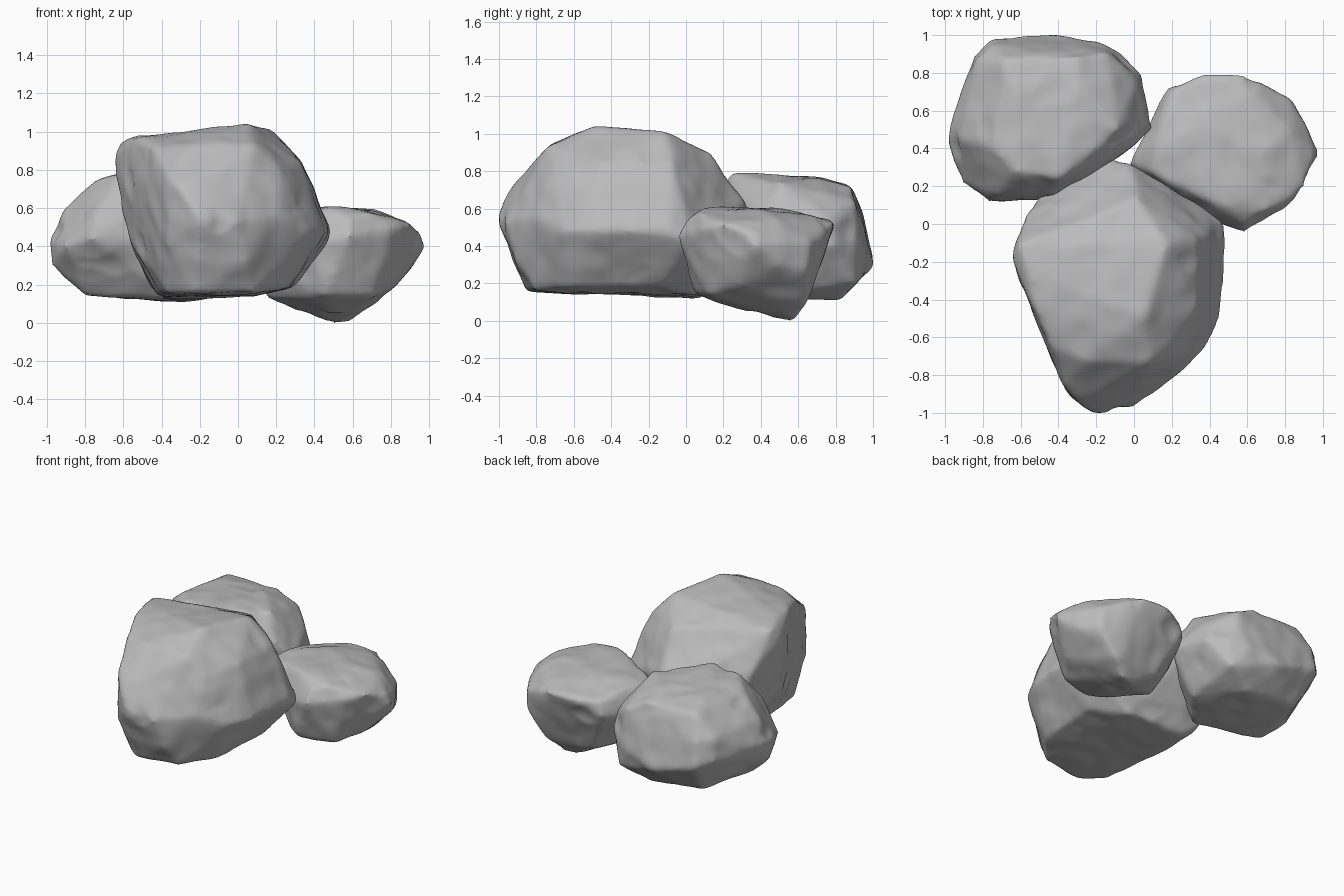
import bpy
import bmesh
from mathutils import Vector, noise

if "Cube" in bpy.data.objects:
    bpy.data.objects.remove(bpy.data.objects["Cube"], do_unlink=True)

stone = bpy.data.materials.new("stone grey")
stone.use_nodes = True
stone_colour = (0.5, 0.5, 0.5, 1.0)
stone.diffuse_color = stone_colour
shader = next(n for n in stone.node_tree.nodes if n.type == "BSDF_PRINCIPLED")
shader.inputs["Base Color"].default_value = stone_colour
shader.inputs["Roughness"].default_value = 0.8


def bounds(points):
    """Lowest and highest corner of a group of points."""
    low = Vector([min(p[axis] for p in points) for axis in range(3)])
    high = Vector([max(p[axis] for p in points) for axis in range(3)])
    return low, high


def weathering(position, seed):
    """Broad dents plus finer chips, as an offset along the normal."""
    place = position + Vector((seed, seed, seed))
    broad = noise.noise(place * 3.0) * 0.01
    chips = noise.noise(place * 8.0) * 0.008
    crease = -max(0.0, noise.noise(place * 5.0) - 0.35) * 0.04
    return broad + chips + crease


def make_rock(name, corners, seed):
    """Hull of the main corners, with worn edges and a rough surface."""
    corners = [Vector(corner) / 100 for corner in corners]
    bm = bmesh.new()
    for corner in corners:
        bm.verts.new(corner)
    bmesh.ops.convex_hull(bm, input=bm.verts[:])
    loose = [v for v in bm.verts if not v.link_faces]
    bmesh.ops.delete(bm, geom=loose, context="VERTS")
    bmesh.ops.recalc_face_normals(bm, faces=bm.faces[:])
    mesh = bpy.data.meshes.new(name)
    bm.to_mesh(mesh)
    bm.free()
    rock = bpy.data.objects.new(name, mesh)
    bpy.context.collection.objects.link(rock)

    # Even skin with worn edges
    remesh = rock.modifiers.new("skin", "REMESH")
    remesh.mode = "VOXEL"
    remesh.voxel_size = 0.02
    worn = rock.modifiers.new("worn edges", "SMOOTH")
    worn.factor = 0.5
    worn.iterations = 9
    graph = bpy.context.evaluated_depsgraph_get()
    skin = bpy.data.meshes.new_from_object(rock.evaluated_get(graph))
    rock.modifiers.clear()
    rock.data = skin
    skin.name = name

    # Rough surface
    normals = [v.normal.copy() for v in skin.vertices]
    for vertex, normal in zip(skin.vertices, normals):
        vertex.co += normal * weathering(vertex.co, seed)

    # Make up for the little that wearing the edges took off
    low, high = bounds(corners)
    worn_low, worn_high = bounds([v.co for v in skin.vertices])
    for vertex in skin.vertices:
        for axis in range(3):
            part = (vertex.co[axis] - worn_low[axis]) / (worn_high[axis] - worn_low[axis])
            vertex.co[axis] = low[axis] + part * (high[axis] - low[axis])

    skin.materials.clear()
    skin.materials.append(stone)
    for polygon in skin.polygons:
        polygon.use_smooth = True
        polygon.material_index = 0


# Large front rock: crown, front ridge, nose, right flank, back, left flank, base
make_rock("front_rock", [
    (5, -48, 104), (17, -12, 102), (-52, -30, 98), (-60, -12, 95),
    (-25, -72, 94), (8, -73, 93), (2, 12, 90), (-51, -46, 96),
    (-43, -64, 92), (-36, -85, 78), (-36, -86, 40), (-20, -92, 31),
    (4, -90, 32), (-20, -100, 55), (-28, -95, 68), (0, -96, 52),
    (20, -82, 55), (48, -10, 47), (45, 3, 42), (45, -48, 48),
    (37, -65, 48), (33, -8, 84), (32, -45, 84), (22, -70, 80),
    (-15, 34, 55), (-2, 30, 63), (-57, 3, 70), (-47, 16, 45),
    (-46, 13, 22), (-64, -18, 87), (-56, -25, 45), (-43, -70, 55),
    (-42, -15, 14), (-35, 8, 12), (8, 5, 13), (28, -15, 18),
    (25, -60, 18), (-36, -72, 15), (-22, -85, 15), (8, -80, 16),
], 3.1)

# Back rock: crown, back, right tip, left flank, front, base
make_rock("back_rock", [
    (-40, 25, 79), (-62, 28, 78), (-62, 70, 77), (-30, 72, 77),
    (-10, 50, 74), (-74, 40, 75), (-68, 86, 73), (-30, 88, 72),
    (-75, 97, 38), (-74, 94, 56), (-45, 100, 30), (-20, 96, 35),
    (-15, 90, 64), (-8, 89, 40), (-10, 90, 20), (-84, 88, 42),
    (-83, 86, 57), (9, 50, 45), (2, 78, 40), (0, 75, 55), (0, 42, 58),
    (-98, 45, 44), (-96, 42, 30), (-94, 60, 45), (-90, 45, 60),
    (-90, 22, 40), (-76, 12, 44), (-72, 16, 60), (-46, 14, 46),
    (-44, 16, 64), (-24, 26, 62), (-80, 35, 14), (-30, 25, 11),
    (-10, 50, 14), (-30, 82, 11), (-70, 80, 15),
], 7.4)

# Small side rock: crown, rim, tapering underside
make_rock("side_rock", [
    (45, 10, 61), (70, 8, 58), (58, 1, 56), (40, 50, 61),
    (70, 40, 60), (84, 46, 55), (58, 72, 55), (38, 79, 53),
    (20, 71, 52), (12, 47, 57), (10, 27, 55),
    (97, 38, 40), (95, 36, 48), (91, 53, 43), (82, 67, 42),
    (58, 78, 52), (80, 9, 50), (90, 20, 52), (58, -4, 46), (40, 2, 42),
    (-2, 32, 40), (9, 55, 40), (18, 72, 42),
    (91, 50, 31), (83, 65, 28), (77, 65, 19), (68, 64, 9),
    (50, 56, 0), (58, 58, 2), (50, 45, 2), (15, 35, 14),
    (45, 5, 15), (70, 12, 15), (82, 30, 20), (32, 62, 11),
], 11.8)
